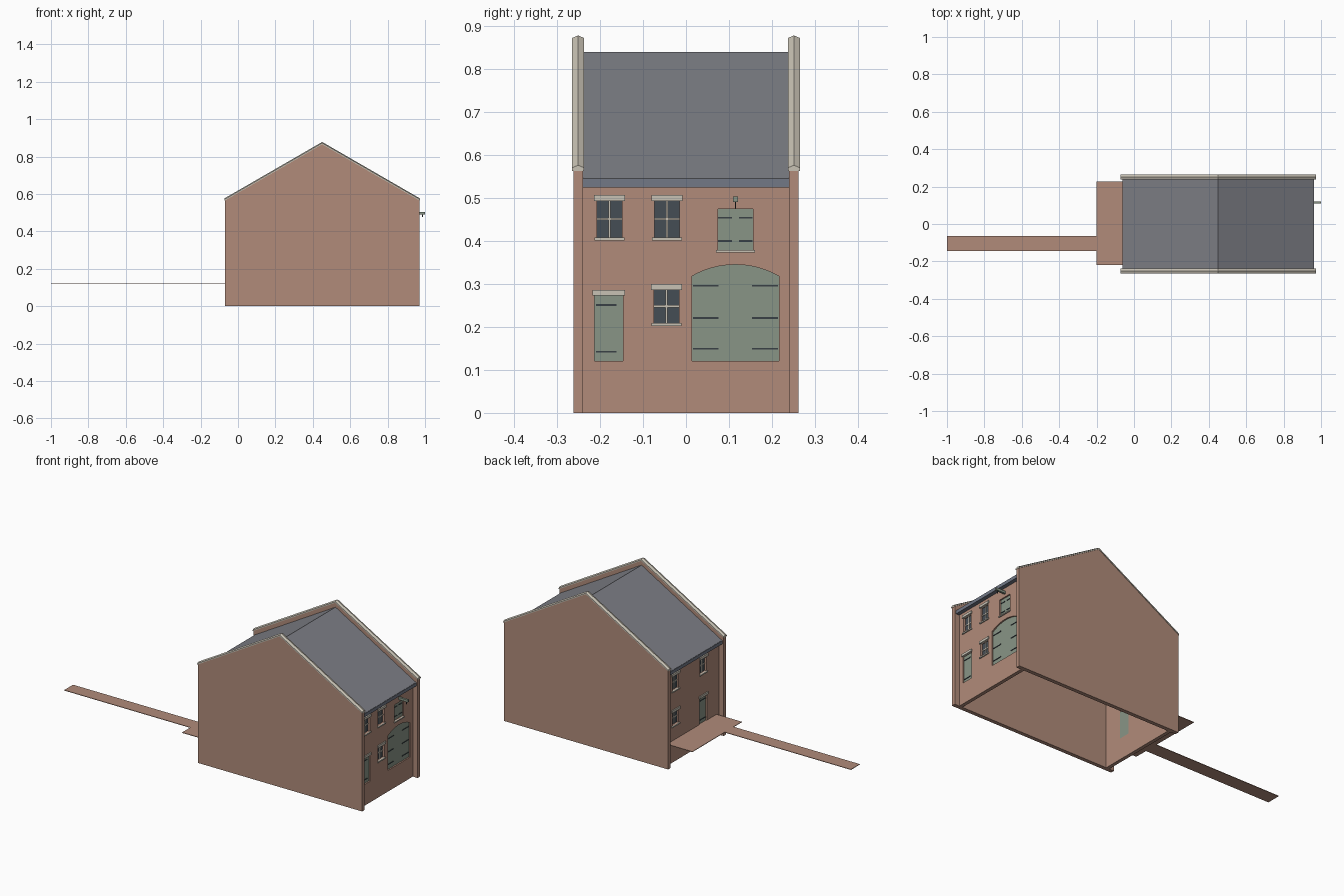
import bpy, bmesh, math

cube = bpy.data.objects.get("Cube")
if cube:
    bpy.data.objects.remove(cube, do_unlink=True)


def material(name, r, g, b):
    m = bpy.data.materials.new(name)
    m.diffuse_color = (r, g, b, 1)
    m.use_nodes = True
    m.node_tree.nodes["Principled BSDF"].inputs["Base Color"].default_value = (r, g, b, 1)
    return m


BRICK = material("brick", .44, .26, .195)
STONE = material("pale stone", .58, .54, .46)
SLATE = material("roof slate", .21, .215, .24)
GUTTER = material("blue grey gutter", .17, .19, .24)
GREEN = material("painted green wood", .25, .30, .24)
GLASS = material("dark glass", .06, .075, .09)
IRON = material("dark iron", .04, .05, .06)

MID, HALF = .45, .52          # ridge position and half length of the house
SLOPE = math.tan(math.radians(30))
RECESS = .03                  # end walls sit behind the gable ends
DECK = .121


def prism(name, points, low, high, mat, axis="y"):
    """Extrude a 2D outline (first coordinate, height) along x or y."""
    bm = bmesh.new()
    place = (lambda p, d: (p[0], d, p[1])) if axis == "y" else (lambda p, d: (d, p[0], p[1]))
    face = bm.faces.new([bm.verts.new(place(p, low)) for p in points])
    ext = bmesh.ops.extrude_face_region(bm, geom=[face])
    shift = (0, high - low, 0) if axis == "y" else (high - low, 0, 0)
    bmesh.ops.translate(bm, vec=shift,
                        verts=[v for v in ext["geom"] if isinstance(v, bmesh.types.BMVert)])
    bmesh.ops.recalc_face_normals(bm, faces=bm.faces)
    mesh = bpy.data.meshes.new(name)
    bm.to_mesh(mesh)
    bm.free()
    ob = bpy.data.objects.new(name, mesh)
    mesh.materials.append(mat)
    bpy.context.collection.objects.link(ob)
    return ob


def rect(a, b, c, d):
    return [(a, c), (b, c), (b, d), (a, d)]


def box(name, x, y, z, mat):
    return prism(name, rect(*x, *z), *y, mat)


# Gable walls with peaked stone copings
for side, label in ((-1, "front"), (1, "back")):
    eave, top = .565, .565 + HALF * SLOPE
    outline = [(MID - HALF, 0), (MID + HALF, 0), (MID + HALF, eave), (MID, top), (MID - HALF, eave)]
    prism(label + "_gable_wall", outline, *sorted((side * .24, side * .262)), BRICK)
    bm = bmesh.new()
    rings = []
    for x in (MID - HALF - .003, MID, MID + HALF + .003):
        z = top - abs(x - MID) * SLOPE
        section = ((-.014, 0), (-.014, .007), (0, .013), (.014, .007), (.014, 0))
        rings.append([bm.verts.new((x, side * .251 + dy, z + dz)) for dy, dz in section])
    for a, b in zip(rings, rings[1:]):
        for i in range(len(a)):
            j = (i + 1) % len(a)
            bm.faces.new((a[i], a[j], b[j], b[i]))
    bm.faces.new(rings[0])
    bm.faces.new(rings[-1])
    bmesh.ops.recalc_face_normals(bm, faces=bm.faces)
    mesh = bpy.data.meshes.new(label + "_coping")
    bm.to_mesh(mesh)
    bm.free()
    mesh.materials.append(STONE)
    bpy.context.collection.objects.link(bpy.data.objects.new(label + "_coping", mesh))

# Pitched roof and eaves
REACH = HALF - .01
upper = [(MID - REACH, .545), (MID, .84), (MID + REACH, .545)]
lower = [(x, z - .02) for x, z in reversed(upper)]
prism("roof", upper + lower, -.24, .24, SLATE)


def end_wall(label, s):
    """Return wall plus an across-the-thickness part builder for one end."""
    face = MID + s * (HALF - RECESS)
    wall = prism(label + "_wall", rect(-.24, .24, 0, .535),
                 *sorted((face, face - s * .02)), BRICK, "x")

    def part(name, points, inner, outer, mat):
        return prism(label + "_" + name, points,
                     *sorted((face + s * inner, face + s * outer)), mat, "x")

    def opening(points):
        cutter = part("opening_cutter", points, -.03, .02, BRICK)
        cutter.hide_render = True
        cutter.hide_viewport = True
        cutter.display_type = "WIRE"
        mod = wall.modifiers.new("opening", "BOOLEAN")
        mod.object = cutter
        mod.solver = "EXACT"

    def ledge(name, y, half, z0, z1):
        part(name, rect(y - half, y + half, z0, z1), -.005, .006, STONE)

    def window(name, y, z0, z1):
        w = .029
        opening(rect(y - w, y + w, z0, z1))
        part(name + "_glass", rect(y - w, y + w, z0, z1), -.017, -.012, GLASS)
        bar, zm = .0025, (z0 + z1) / 2
        part(name + "_upright", rect(y - bar, y + bar, z0, z1), -.012, -.008, STONE)
        part(name + "_crossbar", rect(y - w, y + w, zm - bar, zm + bar), -.012, -.0085, STONE)
        ledge(name + "_lintel", y, .036, z1 - .001, z1 + .013)
        ledge(name + "_sill", y, .035, z0 - .007, z0)

    def door(name, points, straps):
        opening(points)
        part(name, points, -.019, -.008, GREEN)
        for i, (a, b, z) in enumerate(straps):
            part(f"{name}_hinge_{i + 1}", rect(a, b, z - .002, z + .002), -.009, -.005, IRON)

    def small_door(y):
        door("door", rect(y - .033, y + .033, DECK, .274),
             [(y - .029, y + .018, z) for z in (.142, .251)])
        ledge("door_lintel", y, .038, .273, .286)

    box(label + "_gutter", sorted((face, face + s * .022)), (-.24, .24), (.525, .544), GUTTER)
    return part, ledge, window, door, small_door


# Street end: windows, small door, arched cart door, loft door
part, ledge, window, door, small_door = end_wall("street", 1)
window("upper_window_a", -.178, .408, .494)
window("upper_window_b", -.044, .408, .494)
window("lower_window", -.045, .209, .287)
small_door(-.18)

mid, half, spring, rise = .115, .101, .318, .027
arch = [(mid + half * math.cos(t), spring + rise * math.sin(t))
        for t in (math.pi * i / 16 for i in range(17))]
radius = (half ** 2 + rise ** 2) / (2 * rise)
arch = [(y, spring + rise - radius + math.sqrt(radius ** 2 - (y - mid) ** 2)) for y, z in arch]
door("cart_door", [(mid - half, DECK), (mid + half, DECK)] + arch,
     [(mid + k * .069 - .03, mid + k * .069 + .03, z) for k in (-1, 1) for z in (.149, .221, .296)])
door("loft_door", rect(.074, .156, .379, .474),
     [(mid + k * .024 - .016, mid + k * .024 + .016, z) for k in (-1, 1) for z in (.4, .454)])
ledge("loft_door_sill", mid, .045, .373, .379)

# Hoist above the loft door
box("hoist_beam", (.93, 1), (.109, .121), (.491, .504), GREEN)
box("hoist_hook", (.985, .99), (.1135, .1165), (.476, .491), IRON)

# Waterside end: two upper windows, one lower window and a door
part, ledge, window, door, small_door = end_wall("dock", -1)
window("upper_window_a", .152, .408, .494)
window("upper_window_b", -.1, .408, .494)
window("lower_window", .152, .209, .287)
small_door(-.1)

# Landing deck and long walkway
box("landing_deck", (-.2, -.04), (-.22, .228), (DECK, .124), BRICK)
box("walkway", (-1, -.2), (-.145, -.065), (DECK, .124), BRICK)
